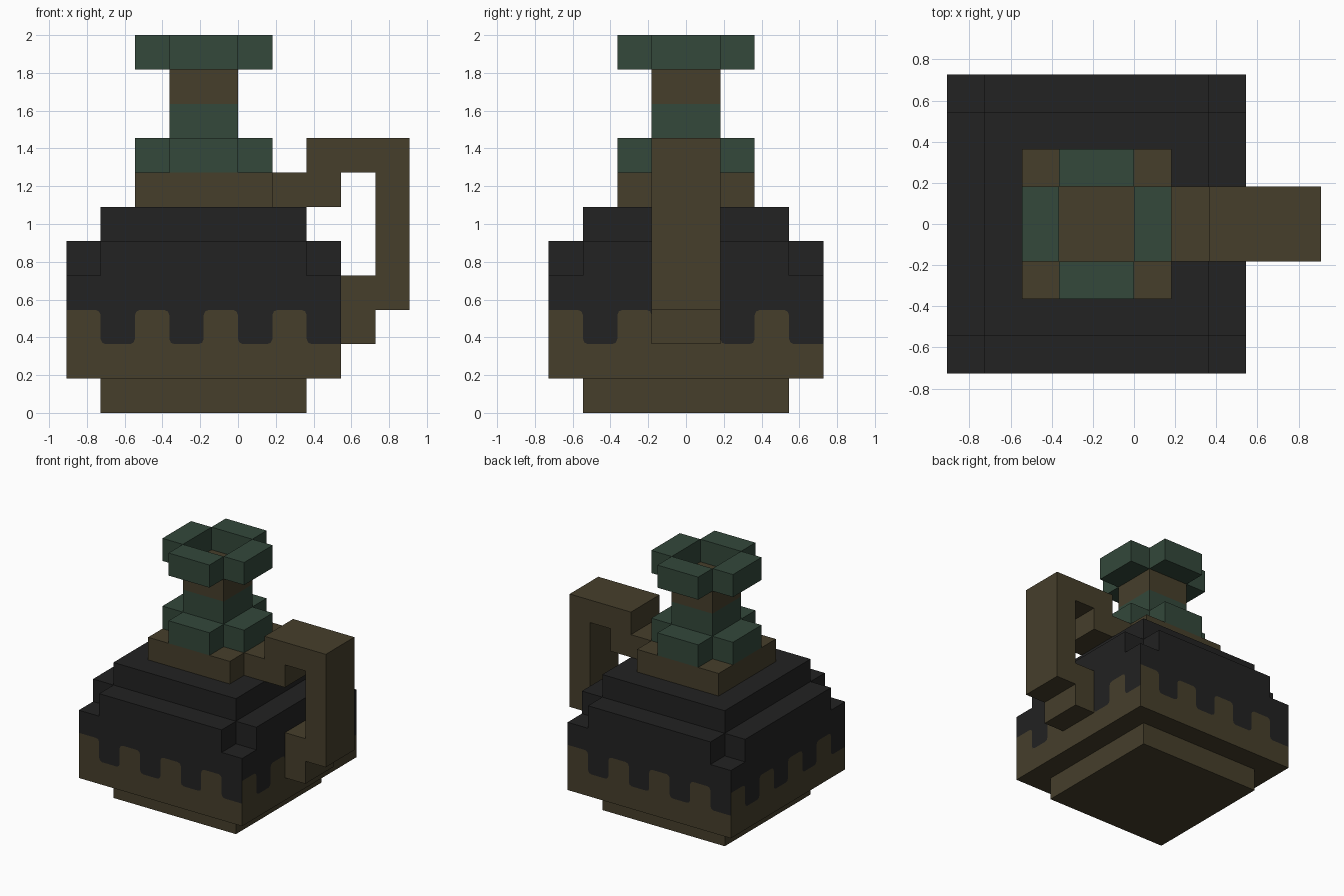
import bpy
import bmesh
from mathutils import Vector

cube = bpy.data.objects.get("Cube")
if cube:
    bpy.data.objects.remove(cube, do_unlink=True)

U = 2 / 11          # one building block


def material(name, rgb):
    m = bpy.data.materials.new(name)
    m.use_nodes = True
    m.diffuse_color = (*rgb, 1)
    bsdf = m.node_tree.nodes["Principled BSDF"]
    bsdf.inputs["Base Color"].default_value = (*rgb, 1)
    bsdf.inputs["Roughness"].default_value = 0.9
    return m


BROWN = material("dark brown", (0.0612, 0.0490, 0.0242))
BLACK = material("charcoal", (0.0160, 0.0160, 0.0160))
GREEN = material("dark green", (0.0331, 0.0648, 0.0430))


def finish(name, bm, mats):
    bmesh.ops.recalc_face_normals(bm, faces=bm.faces)
    bmesh.ops.scale(bm, vec=(U, U, U), verts=bm.verts)
    me = bpy.data.meshes.new(name)
    bm.to_mesh(me)
    bm.free()
    for m in mats:
        me.materials.append(m)
    ob = bpy.data.objects.new(name, me)
    bpy.context.collection.objects.link(ob)
    return ob


def prism(name, pts, lo, hi, mat, axis="z"):
    """Extrude a profile, in blocks, along z (points are x, y) or y (points are x, z)."""
    bm = bmesh.new()
    place = (lambda a, b: (a, b, lo)) if axis == "z" else (lambda a, b: (a, lo, b))
    face = bm.faces.new([bm.verts.new(place(*p)) for p in pts])
    new = bmesh.ops.extrude_face_region(bm, geom=[face])["geom"]
    step = Vector((0, 0, hi - lo)) if axis == "z" else Vector((0, hi - lo, 0))
    bmesh.ops.translate(bm, vec=step, verts=[v for v in new if isinstance(v, bmesh.types.BMVert)])
    return finish(name, bm, [mat])


def rect(x0, x1, y0, y1):
    return [(x0, y0), (x1, y0), (x1, y1), (x0, y1)]


def plus(x0, x1, y0, y1):
    """Rectangle with one block missing at each corner."""
    a, b, c, d = x0 + 1, x1 - 1, y0 + 1, y1 - 1
    return [(a, y0), (b, y0), (b, c), (x1, c), (x1, d), (b, d),
            (b, y1), (a, y1), (a, d), (x0, d), (x0, c), (a, c)]


def toothed_band(name, corners, z0, z1, z2, r=0.15):
    """Walls split by a rounded toothed line: brown below, black above."""
    bm = bmesh.new()
    mid = r * 0.3
    for k, start in enumerate(corners):
        a, b = Vector(start), Vector(corners[(k + 1) % 4])
        n = round((b - a).length)
        line = []
        for i in range(n):
            # going round the wall, each side starts with a brown tooth
            level, other = (z2, z1) if i % 2 == 0 else (z1, z2)
            s = 1 if other > level else -1
            if i == 0:
                line.append((0, level))
            if i < n - 1:
                e = i + 1
                line += [(e - r, level), (e - mid, level + s * mid), (e, level + s * r),
                         (e, other - s * r), (e + mid, other - s * mid), (e + r, other)]
            else:
                line.append((n, level))
        d = (b - a) / n

        def face(pts, index):
            f = bm.faces.new([bm.verts.new((*(a + d * t), z)) for t, z in pts])
            f.material_index = index

        face([(0, z0), (n, z0)] + line[::-1], 0)
        # black areas are the gaps between teeth, hanging from the top line
        for i in range(1, n, 2):
            gap = [p for p in line if i - r - 1e-6 <= p[0] <= i + 1 + r + 1e-6]
            face(gap if i < n - 1 else gap + [(n, z2)], 1)
    base = bm.faces.new([bm.verts.new((*c, z0)) for c in corners])
    base.material_index = 0
    bmesh.ops.remove_doubles(bm, verts=bm.verts, dist=1e-5)
    bmesh.ops.triangulate(bm, faces=bm.faces, ngon_method="EAR_CLIP")
    return finish(name, bm, [BROWN, BLACK])


# Body, from the foot up
prism("foot", rect(-4, 2, -3, 3), 0, 1, BROWN)
toothed_band("toothed_band", rect(-5, 3, -4, 4), 1, 2, 3)
prism("body_lower", rect(-5, 3, -4, 4), 3, 4, BLACK)
prism("body_middle", plus(-5, 3, -4, 4), 4, 5, BLACK)
prism("body_shoulder", rect(-4, 2, -3, 3), 5, 6, BLACK)

# Neck
prism("neck_base", rect(-3, 1, -2, 2), 6, 7, BROWN)
prism("neck_collar", plus(-3, 1, -2, 2), 7, 8, GREEN)
prism("neck_lower", rect(-2, 0, -1, 1), 8, 9, GREEN)
prism("neck_upper", rect(-2, 0, -1, 1), 9, 10, BROWN)

# Open rim of four blocks
for side, box in {"front": (-2, 0, -2, -1), "back": (-2, 0, 1, 2),
                  "right": (-3, -2, -1, 1), "left": (0, 1, -1, 1)}.items():
    prism("rim_" + side, rect(*box), 10, 11, GREEN)

# Stepped handle
prism("handle", [(1, 6), (3, 6), (3, 7), (4, 7), (4, 4), (3, 4), (3, 2), (4, 2),
                 (4, 3), (5, 3), (5, 8), (2, 8), (2, 7), (1, 7)], -1, 1, BROWN, axis="y")
